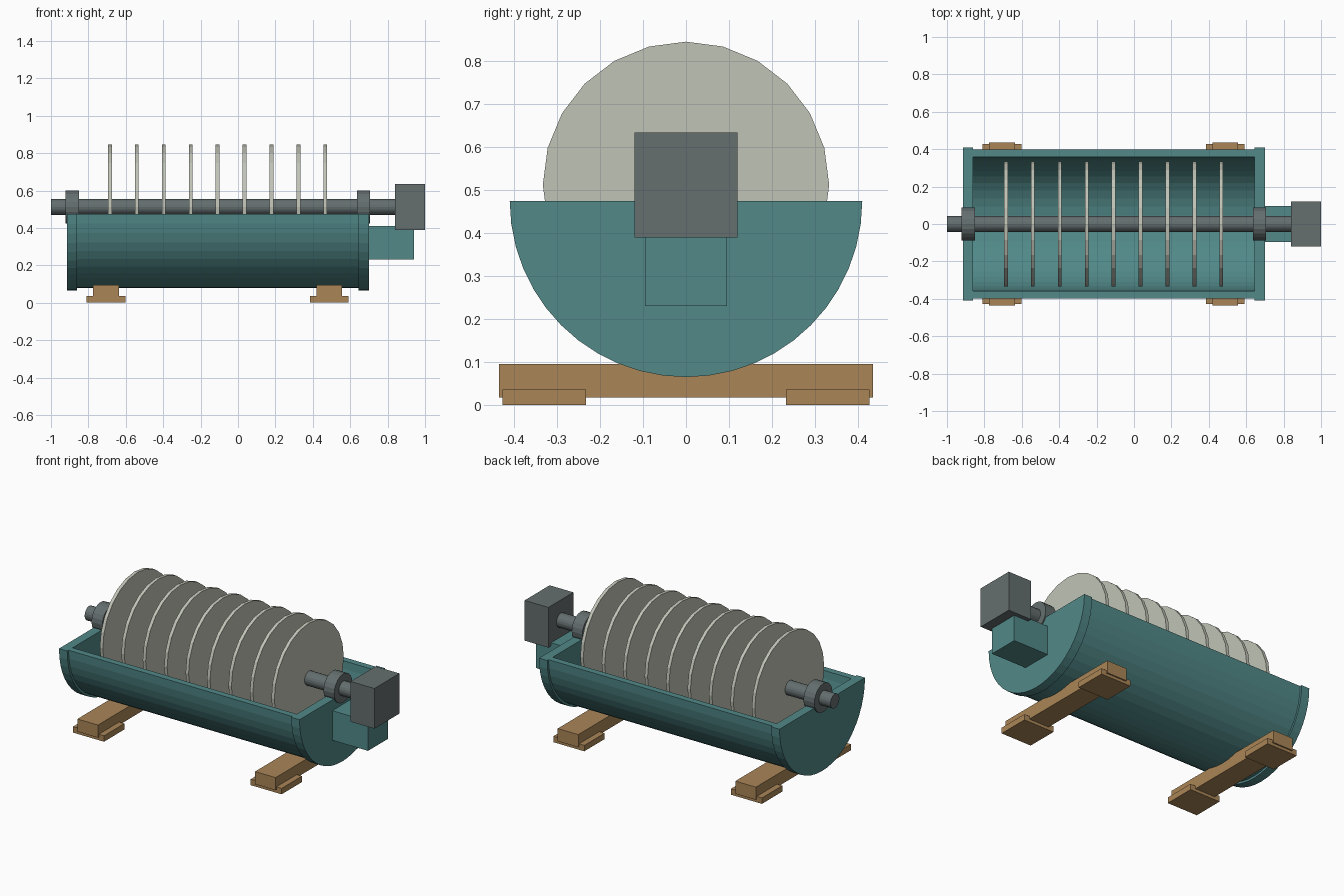
import bpy, bmesh, math

if "Cube" in bpy.data.objects:
    bpy.data.objects.remove(bpy.data.objects["Cube"])

AXIS_Z = 0.512   # shaft height
RIM_Z = 0.475    # trough rim height


def material(name, rgb):
    m = bpy.data.materials.new(name)
    m.diffuse_color = (*rgb, 1.0)
    m.use_nodes = True
    m.node_tree.nodes["Principled BSDF"].inputs["Base Color"].default_value = m.diffuse_color
    return m


TEAL = material("teal_paint", (0.084, 0.25, 0.25))
GREY = material("dark_steel", (0.128, 0.156, 0.158))
PALE = material("pale_disc", (0.53, 0.55, 0.47))
WOOD = material("tan_wood", (0.40, 0.235, 0.095))


def finish(name, bm, mat):
    bmesh.ops.recalc_face_normals(bm, faces=bm.faces)
    me = bpy.data.meshes.new(name)
    bm.to_mesh(me)
    bm.free()
    me.materials.append(mat)
    ob = bpy.data.objects.new(name, me)
    bpy.context.collection.objects.link(ob)
    return ob


def extrude_x(name, profile, x0, x1, mat):
    """Sweep a closed (y, z) profile along x."""
    bm = bmesh.new()
    face = bm.faces.new([bm.verts.new((x0, y, z)) for y, z in profile])
    out = bmesh.ops.extrude_face_region(bm, geom=[face])
    verts = [g for g in out["geom"] if isinstance(g, bmesh.types.BMVert)]
    bmesh.ops.translate(bm, verts=verts, vec=(x1 - x0, 0, 0))
    return finish(name, bm, mat)


def box(name, x, y, z, mat):
    profile = [(y[0], z[0]), (y[1], z[0]), (y[1], z[1]), (y[0], z[1])]
    return extrude_x(name, profile, x[0], x[1], mat)


def arc(radius, start, end, steps, cz):
    return [(radius * math.cos(start + (end - start) * i / steps),
             cz + radius * math.sin(start + (end - start) * i / steps))
            for i in range(steps + 1)]


def cylinder(name, radius, x0, x1, sides, mat):
    ring = arc(radius, 0, 2 * math.pi, sides, AXIS_Z)[:-1]
    return extrude_x(name, ring, x0, x1, mat)


# Half-round open trough
outer = arc(0.397, math.pi, 2 * math.pi, 24, RIM_Z)
inner = arc(0.358, 2 * math.pi, math.pi, 24, RIM_Z)
extrude_x("trough_shell", outer + inner, -0.862, 0.647, TEAL)

# Solid end plates, slightly larger than the trough
plate = arc(0.41, math.pi, 2 * math.pi, 24, RIM_Z)
extrude_x("end_plate_left", plate, -0.915, -0.86, TEAL)
extrude_x("end_plate_right", plate, 0.645, 0.70, TEAL)

# Drive shaft and bearings
cylinder("shaft", 0.043, -1.0, 0.85, 20, GREY)
cylinder("bearing_left", 0.087, -0.923, -0.85, 20, GREY)
cylinder("bearing_right", 0.087, 0.635, 0.707, 20, GREY)

# Row of discs on the shaft
for i in range(9):
    x = -0.685 + i * 0.144
    cylinder(f"disc_{i + 1}", 0.333, x - 0.01, x + 0.01, 24, PALE)

# Gearbox and its bracket
box("gearbox", (0.84, 1.0), (-0.12, 0.12), (0.39, 0.634), GREY)
box("gearbox_bracket", (0.70, 0.94), (-0.095, 0.095), (0.23, 0.41), TEAL)

# Cross beams with a pad under each end
for side, cx in (("left", -0.705), ("right", 0.488)):
    box(f"beam_{side}", (cx - 0.069, cx + 0.069), (-0.435, 0.435),
        (0.018, 0.095), WOOD)
    for end, s in (("front", -1), ("back", 1)):
        y = sorted((s * 0.232, s * 0.427))
        box(f"pad_{side}_{end}", (cx - 0.104, cx + 0.104), y, (0.0, 0.036), WOOD)
